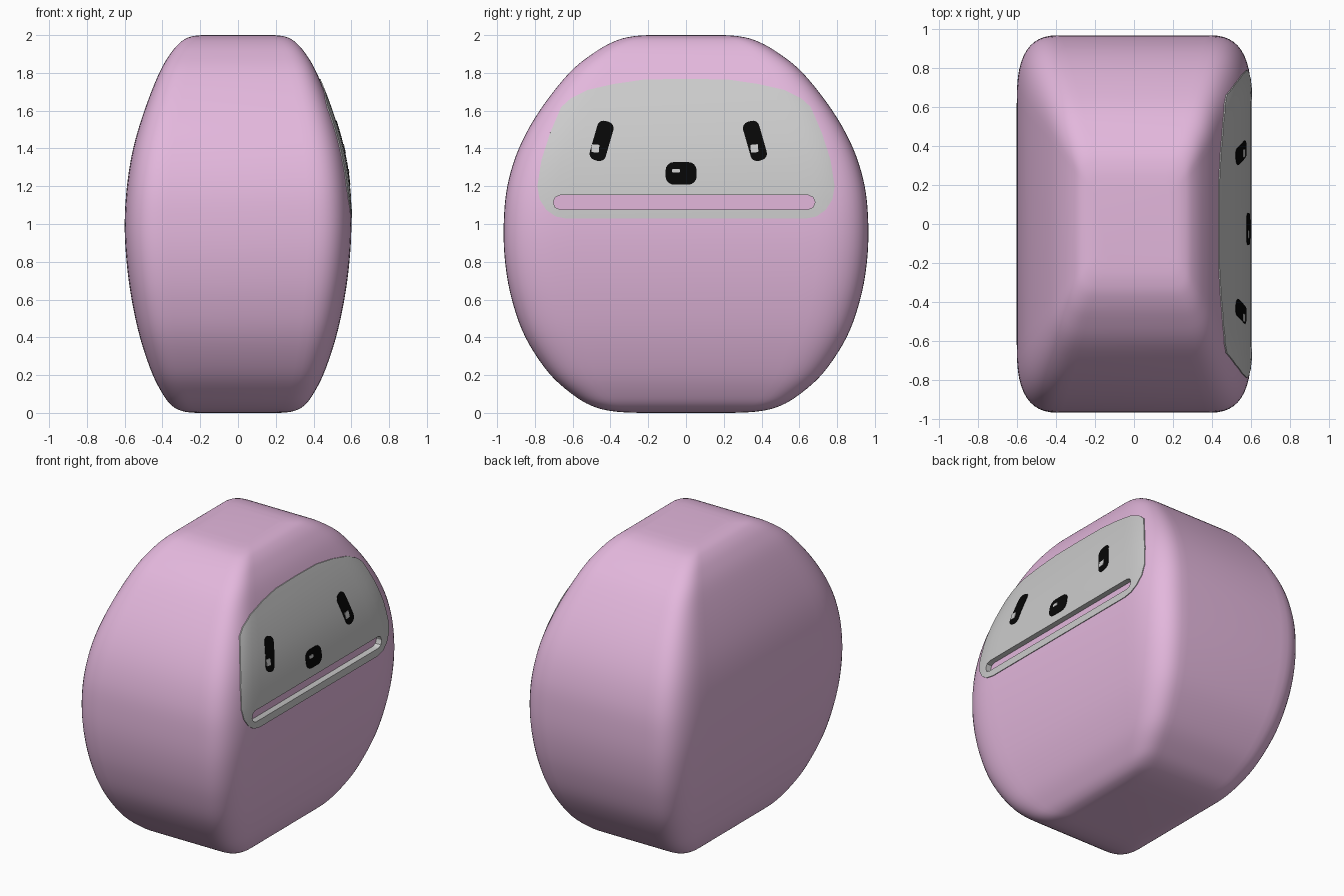
import bpy, bmesh
from math import sin, cos, pi, radians
from mathutils import Vector

if "Cube" in bpy.data.objects:
    bpy.data.objects.remove(bpy.data.objects["Cube"])


def material(name, rgb):
    m = bpy.data.materials.new(name)
    m.diffuse_color = (*rgb, 1)
    m.use_nodes = True
    m.node_tree.nodes["Principled BSDF"].inputs["Base Color"].default_value = m.diffuse_color
    return m


PINK = material("pink", (0.77, 0.475, 0.72))
BLACK = material("black", (0.002, 0.002, 0.002))
WHITE = material("highlight", (0.8, 0.8, 0.8))

# body profile: half width, half length, height
PROFILE = [(.22, .24, 0), (.285, .375, .007), (.342, .485, .032), (.392, .59, .09),
           (.455, .725, .21), (.519, .85, .4), (.563, .922, .6), (.59, .958, .8),
           (.6, .965, 1.0), (.588, .946, 1.2), (.555, .885, 1.4), (.496, .775, 1.6),
           (.417, .618, 1.8), (.352, .482, 1.91), (.295, .372, 1.97),
           (.245, .285, 1.993), (.19, .20, 2.0)]


def spline(pts, steps=5):
    p = [Vector(q) for q in pts]
    p = [p[0]] + p + [p[-1]]
    out = []
    for a, b, c, d in zip(p, p[1:], p[2:], p[3:]):
        for i in range(steps):
            t = i / steps
            out.append(b + (c - a) * t / 2 + (2*a - 5*b + 4*c - d) * t*t / 2
                       + (3*b - a - 3*c + d) * t**3 / 2)
    return out + [p[-1]]


def rounded_rect(hw, hh, rw, rh, segs, power=1.0):
    """Rounded rectangle; power below 1 makes the corners squarer."""
    pts = []
    for k, (sx, sy) in enumerate([(1, 1), (-1, 1), (-1, -1), (1, -1)]):
        for i in range(segs + 1):
            a = pi / 2 * (i if k % 2 == 0 else segs - i) / segs
            c, s = max(cos(a), 0) ** power, max(sin(a), 0) ** power
            if cos(a) < 1e-6:
                c = 0
            pts.append((sx * (hw - rw + rw * c), sy * (hh - rh + rh * s)))
    return pts


def make_object(name, bm, mat=None):
    bmesh.ops.recalc_face_normals(bm, faces=bm.faces)
    me = bpy.data.meshes.new(name)
    bm.to_mesh(me)
    bm.free()
    ob = bpy.data.objects.new(name, me)
    bpy.context.collection.objects.link(ob)
    if mat:
        me.materials.append(mat)
    return ob


def shell(name, offset, mat):
    """Lofted body, pushed outward by offset."""
    bm = bmesh.new()
    rings = []
    for hx, hy, z in spline(PROFILE):
        f = .38 - .07 * (z - 1) ** 4
        rings.append([bm.verts.new((x, y, z)) for x, y in
                      rounded_rect(hx, hy, hx * f, hy * f * .95, 12, .72)])
    for r, s in zip(rings, rings[1:]):
        for i in range(len(r)):
            j = (i + 1) % len(r)
            bm.faces.new((r[i], r[j], s[j], s[i]))
    bm.faces.new(rings[0])
    bm.faces.new(rings[-1])
    bmesh.ops.recalc_face_normals(bm, faces=bm.faces)
    bm.normal_update()
    for v, n in [(v, v.normal.copy()) for v in bm.verts]:
        v.co += n * offset
    return make_object(name, bm, mat)


def prism(outline, x0, x1=.9):
    """Cutter: a (y, z) outline extruded along x."""
    bm = bmesh.new()
    a = [bm.verts.new((x0, y, z)) for y, z in outline]
    b = [bm.verts.new((x1, y, z)) for y, z in outline]
    bm.faces.new(a)
    bm.faces.new(b)
    for i in range(len(a)):
        j = (i + 1) % len(a)
        bm.faces.new((a[i], a[j], b[j], b[i]))
    return make_object("cutter", bm)


def cut(ob, cutter, op):
    m = ob.modifiers.new("cut", 'BOOLEAN')
    m.operation, m.solver, m.object = op, 'EXACT', cutter
    bpy.context.view_layer.objects.active = ob
    bpy.ops.object.modifier_apply(modifier=m.name)
    bpy.data.objects.remove(cutter)


def patch(name, outline, offset, mat, x0=.36):
    """A thin raised piece that follows the body's right side."""
    ob = shell(name, offset, mat)
    cut(ob, prism(outline, x0), 'INTERSECT')
    return ob


def pill(y, z, w, h, r, tilt=0, segs=4):
    c, s = cos(radians(tilt)), sin(radians(tilt))
    return [(y + a * c + b * s, z - a * s + b * c)
            for a, b in rounded_rect(w / 2, h / 2, r, r, segs)]


# body with recess behind the mouth
body = shell("body", 0, PINK)
cut(body, prism(pill(-.01, 1.115, 1.40, .095, .045), .56), 'DIFFERENCE')

# face plate with mouth slot
half = [(0, 1.768), (.22, 1.765), (.38, 1.742), (.52, 1.71), (.61, 1.665), (.66, 1.62),
        (.72, 1.48), (.765, 1.34), (.787, 1.2), (.775, 1.13), (.74, 1.075),
        (.69, 1.04), (.63, 1.028)]
plate = patch("face_plate", half + [(-y, z) for y, z in half[:0:-1]], .005, None)
cut(plate, prism(pill(-.01, 1.115, 1.385, .075, .036, 0, 2), .2), 'DIFFERENCE')

# eyes, nose and their highlights
parts = [body, plate]
for side, y, glint in (("left", -.447, -.48), ("right", .365, .362)):
    tilt = 16 if side == "left" else -16
    parts.append(patch(side + "_eye", pill(y, 1.44, .088, .215, .035, tilt), .008, BLACK))
    parts.append(patch(side + "_eye_highlight", pill(glint, 1.40, .04, .042, .003, tilt / 3, 1),
                       .011, WHITE))
parts.append(patch("nose", pill(-.026, 1.268, .165, .12, .045), .008, BLACK))
parts.append(patch("nose_highlight", pill(-.053, 1.282, .04, .02, .003, 0, 1), .011, WHITE))

# smooth shading with sharp rims
for ob in parts:
    bpy.ops.object.select_all(action='DESELECT')
    ob.select_set(True)
    bpy.context.view_layer.objects.active = ob
    bpy.ops.object.shade_smooth_by_angle(angle=radians(35))
